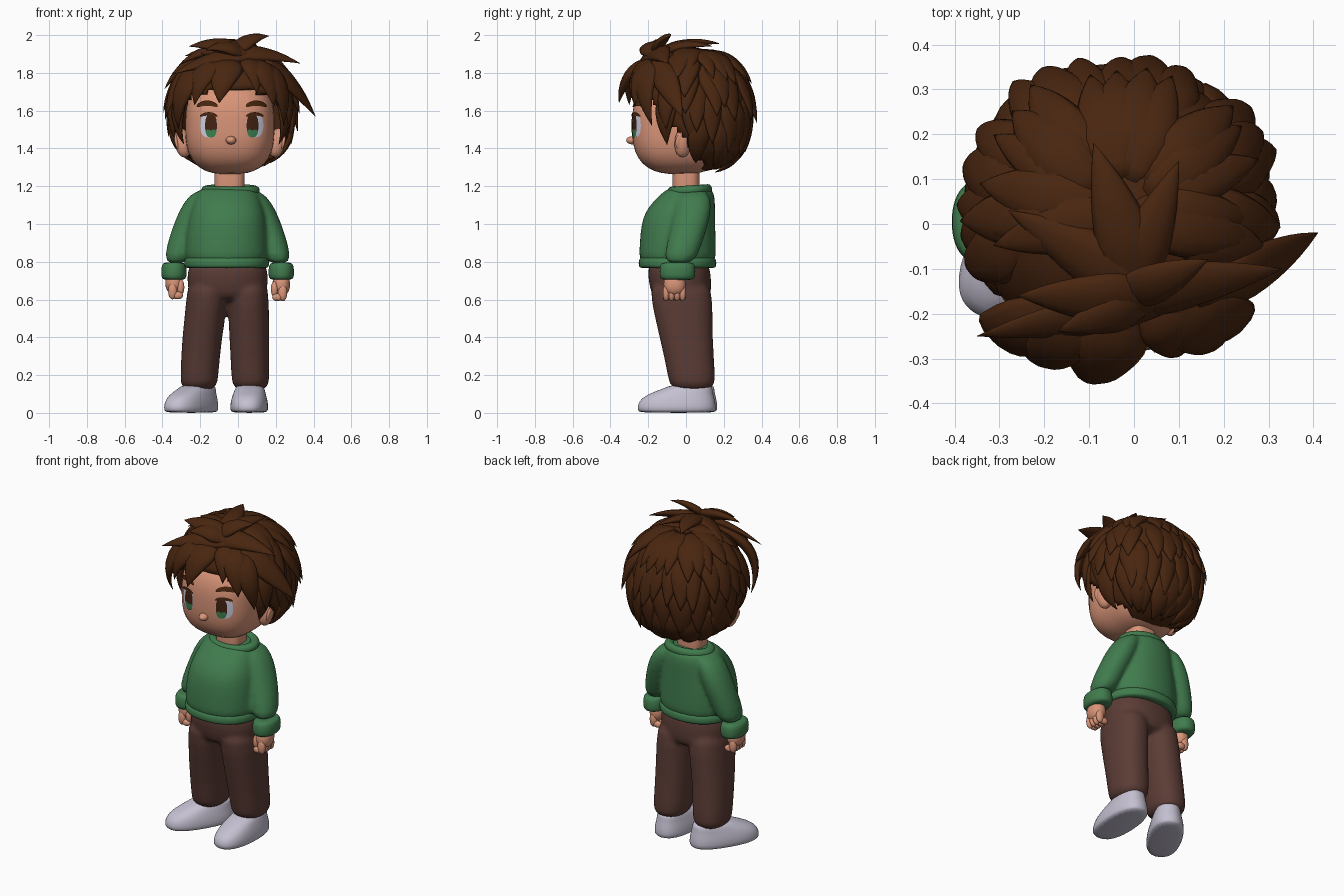
import bpy, bmesh, math, random
from mathutils import Vector, Matrix

if "Cube" in bpy.data.objects:
    bpy.data.objects.remove(bpy.data.objects["Cube"])

random.seed(4)
CX = -0.055  # body mirror line


def mat(name, r, g, b):
    m = bpy.data.materials.new(name)
    m.diffuse_color = (r, g, b, 1)
    m.use_nodes = True
    m.node_tree.nodes["Principled BSDF"].inputs["Base Color"].default_value = m.diffuse_color
    return m


HAIR = mat("brown hair", 0.066, 0.019, 0.005)
SKIN = mat("skin", 0.70, 0.30, 0.19)
GREEN = mat("green wool", 0.052, 0.20, 0.075)
TROUSER = mat("dark brown cloth", 0.105, 0.045, 0.036)
SHOE = mat("pale grey shoe", 0.56, 0.53, 0.64)
WHITE = mat("eye white", 0.62, 0.62, 0.75)
IRIS = mat("iris brown", 0.055, 0.016, 0.006)
IRIS_LOW = mat("iris green", 0.045, 0.22, 0.08)


def finish(name, bm, mats, subsurf=0, fuse=0):
    bmesh.ops.recalc_face_normals(bm, faces=bm.faces)
    me = bpy.data.meshes.new(name)
    bm.to_mesh(me)
    bm.free()
    for p in me.polygons:
        p.use_smooth = True
    for m in mats:
        me.materials.append(m)
    ob = bpy.data.objects.new(name, me)
    bpy.context.collection.objects.link(ob)
    if subsurf:
        ob.modifiers.new("smooth", "SUBSURF").levels = subsurf
    if fuse:  # melt overlapping lofts into one soft cloth surface
        r = ob.modifiers.new("fuse", "REMESH")
        r.mode, r.voxel_size, r.use_smooth_shade = 'VOXEL', .012, True
        ob.modifiers.new("soften", "SMOOTH").iterations = fuse
    return ob


def skin_rings(bm, rings):
    vs = [[bm.verts.new(p) for p in r] for r in rings]
    n = len(vs[0])
    for a, b in zip(vs, vs[1:]):
        for i in range(n):
            bm.faces.new((a[i], a[(i + 1) % n], b[(i + 1) % n], b[i]))
    bm.faces.new(vs[0])
    bm.faces.new(vs[-1])


def superellipse(p, n):
    for i in range(n):
        c, s = math.cos(math.tau * i / n), math.sin(math.tau * i / n)
        k = (abs(c) ** p + abs(s) ** p) ** (-1 / p)
        yield c * k, s * k


def add_loft(bm, rings, p=2.3):
    """Rings are (cx, cy, z, rx, ry) superellipses stacked in z."""
    skin_rings(bm, [[(cx + rx * u, cy + ry * v, z) for u, v in superellipse(p, 24)]
                    for cx, cy, z, rx, ry in rings])


def band(name, cx, cy, z, h, rx, ry, material):
    """Rounded knitted band."""
    bm = bmesh.new()
    prof = [(-1, .03), (-.9, .008), (-.5, 0), (.5, .002), (.9, .01), (1, .03)]
    add_loft(bm, [(cx, cy, z + h * t, rx - d, ry - d) for t, d in prof])
    finish(name, bm, [material], 1)


def round_unit(d, p):
    return d * sum(abs(c) ** p for c in d) ** (-1 / p)


def blob(name, c, r, material, p=2.0, rot=None, seg=32):
    bm = bmesh.new()
    bmesh.ops.create_uvsphere(bm, u_segments=seg, v_segments=seg // 2, radius=1)
    for v in bm.verts:
        q = Vector([a * b for a, b in zip(round_unit(v.co, p), r)])
        v.co = Vector(c) + (rot @ q if rot else q)
    return finish(name, bm, [material])


# shoes: one straight, the other turned outward
SHOE_RINGS = [(0, -.05, 0, .09, .2), (0, -.05, .012, .1, .208), (0, -.05, .055, .099, .207),
              (0, -.035, .095, .088, .18), (0, .005, .125, .078, .135), (0, .035, .155, .068, .1)]
for name, x, y, ang in (("left_shoe", .062, 0, -3), ("right_shoe", -.222, .02, -31)):
    bm = bmesh.new()
    add_loft(bm, SHOE_RINGS, 2.5)
    bm.transform(Matrix.Translation((x, y, 0)) @ Matrix.Rotation(math.radians(ang), 4, 'Z'))
    finish(name, bm, [SHOE], 1)

# trousers: two legs and a seat fused together
bm = bmesh.new()
for s, o in ((1, 0), (-1, -.03)):
    add_loft(bm, [(CX + s * .123 + o, .035, .11, .1, .122), (CX + s * .12 + o, .03, .2, .1, .125),
                  (CX + s * .115 + o * .7, 0, .4, .106, .14),
                  (CX + s * .11, -.02, .58, .109, .163), (CX + s * .105, -.035, .72, .108, .165)])
add_loft(bm, [(CX, -.02, .585, .16, .13), (CX, -.025, .63, .212, .162),
              (CX, -.035, .72, .215, .167), (CX, -.04, .82, .212, .168)])
finish("trousers", bm, [TROUSER], 1, 6)

# jumper: body and sleeves (offset, y, z, rx, ry) fused, arms swing slightly apart
ARM = [(.115, .04, 1.18, .03, .05), (.14, .04, 1.155, .065, .09), (.178, .035, 1.07, .08, .1),
       (.21, .015, .98, .082, .097), (.242, -.01, .89, .08, .092), (.275, -.04, .78, .065, .085)]
bm = bmesh.new()
add_loft(bm, [(-.06, -.045, .78, .218, .2), (-.06, -.045, .83, .224, .205),
              (-.06, -.043, .95, .218, .2), (CX, -.038, 1.04, .204, .192), (CX, -.015, 1.11, .184, .17),
              (CX, .01, 1.16, .164, .14), (CX, .022, 1.2, .142, .11)])
for s, dy in ((1, 0), (-1, .05)):
    add_loft(bm, [(CX + s * d, y + dy * (1.18 - z) / .4, z, rx, ry) for d, y, z, rx, ry in ARM], 2.1)
finish("jumper", bm, [GREEN], 1, 3)
band("jumper_hem", -.06, -.045, .795, .03, .227, .208, GREEN)
bpy.ops.mesh.primitive_torus_add(major_radius=.115, minor_radius=.026, major_segments=40,
                                 location=(-.04, .02, 1.178), rotation=(math.radians(4), 0, 0))
collar = bpy.context.object
collar.name = "jumper_collar"
collar.scale = (1.1, .84, 1)
collar.data.materials.append(GREEN)
bpy.ops.object.shade_smooth()

# cuffs and hands
for side, s, dy in (("left", 1, 0), ("right", -1, .05)):
    x, y, z = CX + s * .284, -.045 + dy, .685 + (.01 if s < 0 else 0)
    band(side + "_cuff", x, y, .75, .047, .069, .096, GREEN)
    blob(side + "_palm", (x, y - .015, z - .005), (.046, .058, .06), SKIN, 2.3)
    for i in range(4):  # curled fingers
        fy = y - .06 + i * .029
        blob(f"{side}_finger_{i+1}", (x + s * .007, fy, z - .05), (.024, .018, .044), SKIN, 2.2, seg=16)
        blob(f"{side}_fingertip_{i+1}", (x - s * .02, fy, z - .073), (.028, .017, .02), SKIN, 2.2, seg=16)
    blob(side + "_thumb", (x - s * .035, y - .05, z - .03), (.02, .022, .042), SKIN, 2.1, seg=16)

# neck, head, ears, nose
blob("neck", (-.045, 0, 1.24), (.08, .072, .14), SKIN, 3)
HC, HR, HP = (-.043, -.03, 1.52), (.236, .255, .256), 2.8
blob("head", HC, HR, SKIN, HP, seg=48)
for name, s in (("left_ear", 1), ("right_ear", -1)):
    rot = Matrix.Rotation(s * .35, 3, 'Z') @ Matrix.Rotation(s * .2, 3, 'Y')
    blob(name, (HC[0] + s * .25, -.015, 1.43), (.04, .045, .078), SKIN, 2.2, rot)
    blob(name + "_fold", (HC[0] + s * .278, -.03, 1.435), (.012, .028, .045), SKIN, 2, rot, 16)
blob("nose", (-.037, -.281, 1.443), (.028, .036, .022), SKIN, seg=16)


def face_patch(name, x, z, rx, rz, mats, lift=.003, bend=0, split=None):
    """Thin painted disc laid on the curved face."""
    bm = bmesh.new()
    rows = []
    for k in range(1, 6):
        ring = []
        for c, s in superellipse(2.6, 28):
            u = c * k / 5
            px, pz = x + rx * u, z + rz * s * k / 5 - bend * u * u
            q = 1 - abs((px - HC[0]) / HR[0]) ** HP - abs((pz - HC[2]) / HR[2]) ** HP
            ring.append(bm.verts.new((px, HC[1] - HR[1] * max(q, 0) ** (1 / HP) - lift, pz)))
        rows.append(ring)
    bm.faces.new(rows[0])
    for a, b in zip(rows, rows[1:]):
        for i in range(28):
            bm.faces.new((a[i - 1], a[i], b[i], b[i - 1]))
    if split:
        for f in bm.faces:
            f.material_index = int(f.calc_center_median().z < split)
    return finish(name, bm, mats)


# eyes and brows
for side, s in (("left", 1), ("right", -1)):
    ex = -.033 + s * .122
    face_patch(side + "_eye_white", ex, 1.522, .045, .063, [WHITE])
    face_patch(side + "_iris", ex - s * .012, 1.52, .031, .062, [IRIS, IRIS_LOW], .006, split=1.497)
    face_patch(side + "_lash", ex, 1.583, .047, .009, [HAIR], .008, bend=.012)
    face_patch(side + "_brow", ex + s * .008, 1.64, .056, .014, [HAIR], .007, bend=.016)

# hair cap with an opening for the face; LOW is the hairline height by direction
KC, KR, KP = Vector((-.033, .03, 1.60)), (.315, .303, .325), 2.35
LOW = [(0, 24), (45, 14), (75, -18), (100, -50), (130, -62), (181, -65)]


def low(az):
    az = abs((az + 180) % 360 - 180)
    for (a, u), (b, v) in zip(LOW, LOW[1:]):
        if az <= b:
            return u + (v - u) * (az - a) / (b - a)


def on_cap(d, k=1.0):
    return KC + Vector([x * y * k for x, y in zip(round_unit(d, KP), KR)])


def surf(az, el, k=1.0):
    a, e = math.radians(az), math.radians(el)
    return on_cap(Vector((math.sin(a) * math.cos(e), -math.cos(a) * math.cos(e), math.sin(e))), k)


cap = blob("hair_cap", KC, KR, HAIR, KP, seg=72)
bm = bmesh.new()
bm.from_mesh(cap.data)
cut = []
for f in bm.faces:
    d = f.calc_center_median() - KC
    az = math.degrees(math.atan2(d.x, -d.y))
    if abs(az) < 112 and math.degrees(math.atan2(d.z, math.hypot(d.x, d.y))) < low(az):
        cut.append(f)
bmesh.ops.delete(bm, geom=cut, context='FACES')
bm.to_mesh(cap.data)
bm.free()
cap.modifiers.new("thickness", "SOLIDIFY").thickness = .025


def lock(bm, p0, m, p2, w, th=.4):
    """Leaf-shaped tuft curving from p0 through m to a pointed tip p2."""
    p1 = 2 * m - (p0 + p2) / 2
    rings = []
    for i in range(11):
        t = i / 10
        c = p0 * (1 - t) ** 2 + p1 * 2 * t * (1 - t) + p2 * t * t
        tan = ((p1 - p0) * (1 - t) + (p2 - p1) * t).normalized()
        side = tan.cross(c - KC).normalized()
        up = side.cross(tan)
        r = w * min(1, .4 + 1.8 * t) * max(1 - t ** 2.3, .01)
        rings.append([c + side * r * u + up * r * th * v for u, v in superellipse(2, 10)])
    skin_rings(bm, rings)


# layered tufts round the back and sides
bm = bmesh.new()
for row in range(4):
    for i in range(15):
        az = 72 + (i + .5 * (row % 2)) * 216 / 14.5 + random.uniform(-4, 4)
        tip = low(az) + row * (52 - low(az)) / 4 + random.uniform(-5, 5)
        lift = (1.03, 1.11, 1.14, 1.09)[row] + random.uniform(-.02, .03)
        bend = random.uniform(-7, 7)
        lock(bm, surf(az, tip + 52, .97), surf(az + bend, tip + 24, 1.02), surf(az + bend, tip, lift),
             random.uniform(.062, .082))
finish("hair_back_tufts", bm, [HAIR])

# fringe and side locks fall from the crown over the cap: tip and width
bm = bmesh.new()
for x, y, z, w in ((-.1, -.355, 1.64, .105), (-.23, -.3, 1.63, .09), (-.315, -.19, 1.5, .09),
                   (.1, -.295, 1.69, .07), (.19, -.27, 1.62, .085), (.24, -.18, 1.52, .08), (.41, -.02, 1.57, .08)):
    a, b = Vector((x * .35, -.16, 1.87)), Vector((x, y, z))
    lock(bm, a, on_cap((a + b) / 2 - KC, 1.17 if x < 0 else 1.12), b, w)
for s in (1, -1):  # sideburns
    a, b = Vector((-.035 + s * .24, -.08, 1.72)), Vector((-.035 + s * .25, -.1, 1.42))
    lock(bm, a, (a + b) / 2 + Vector((s * .04, -.02, 0)), b, .07)
finish("hair_fringe", bm, [HAIR])

# loose tufts standing up round the crown
bm = bmesh.new()
for x, y, z, w in ((.165, -.08, 1.995, .06), (-.26, -.16, 1.94, .075), (-.17, -.24, 1.92, .06),
                   (.33, -.1, 1.85, .075), (-.09, .18, 1.955, .075), (.1, .14, 1.94, .065),
                   (-.28, .03, 1.89, .08), (-.35, -.25, 1.79, .065)):
    a, b = Vector((-x * .25, -.17, 1.89)), Vector((x, y, z))
    lock(bm, a, (a + b) / 2 + Vector((0, 0, .03)), b, w, .45)
finish("hair_crown_tufts", bm, [HAIR])
